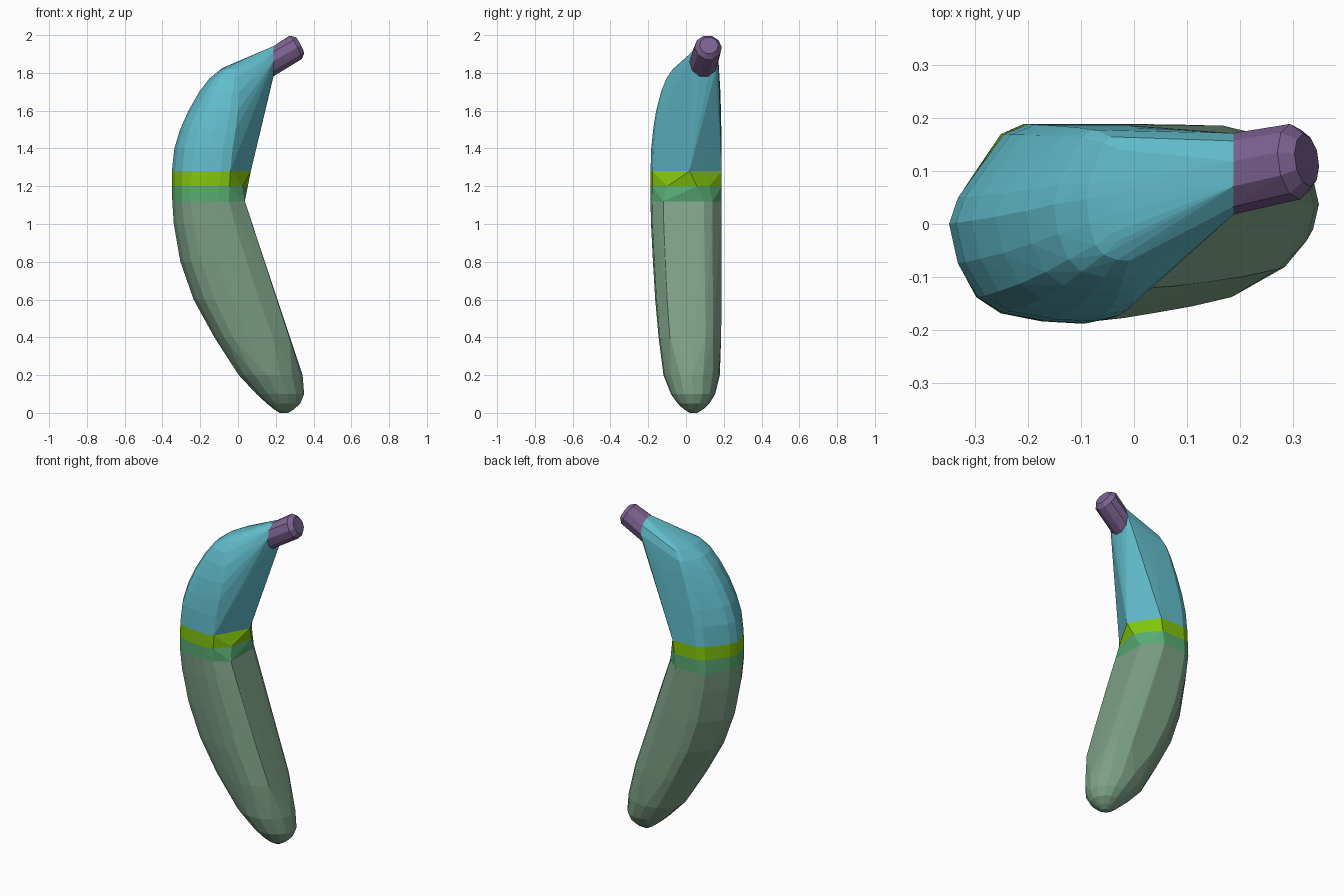
import bpy, bmesh, math
from mathutils import Vector

cube = bpy.data.objects.get("Cube")
if cube:
    bpy.data.objects.remove(cube)


def material(name, rgb):
    lin = [((c / 255 + 0.055) / 1.055) ** 2.4 for c in rgb]
    m = bpy.data.materials.new(name)
    m.use_nodes = True
    m.diffuse_color = (*lin, 1)
    bsdf = m.node_tree.nodes["Principled BSDF"]
    bsdf.inputs["Base Color"].default_value = (*lin, 1)
    bsdf.inputs["Roughness"].default_value = 0.8
    return m


def hull(name, points, mat):
    """Closed convex, flat-shaded part around the given points."""
    bm = bmesh.new()
    for p in points:
        bm.verts.new(p)
    res = bmesh.ops.convex_hull(bm, input=bm.verts[:])
    loose = {g for g in res["geom_interior"] + res["geom_unused"]
             if isinstance(g, bmesh.types.BMVert)}
    bmesh.ops.delete(bm, geom=list(loose), context="VERTS")
    bmesh.ops.recalc_face_normals(bm, faces=bm.faces[:])
    mesh = bpy.data.meshes.new(name)
    bm.to_mesh(mesh)
    bm.free()
    mesh.materials.append(mat)
    obj = bpy.data.objects.new(name, mesh)
    bpy.context.collection.objects.link(obj)
    return obj


# Unit cross-sections: rounded outer side, flat or pointed inner side
OUTER = [(.74, 1), (.36, 1), (.25, .95), (.13, .77), (.04, .63), (0, .5),
         (.04, .3), (.13, .13), (.25, .05), (.45, .01), (.62, 0)]
FLAT = OUTER + [(.78, .02), (1, .18), (1, .75), (.93, .87)]
POINTED = OUTER + [(.74, .03), (.87, .29), (1, .55), (.87, .78)]
ROUND = [(.5 + .5 * math.cos(a), .5 + .5 * math.sin(a))
         for a in (math.tau * i / 15 for i in range(15))]


def ring(section, z, x0, x1, y0, y1):
    return [Vector((x0 + u * (x1 - x0), y0 + v * (y1 - y0), z)) for u, v in section]


def rings(section, rows):
    return [p for row in rows for p in ring(section, *row)]


# Middle rings where the colours meet
low = ring(FLAT, 1.12, -.348, .036, -.188, .189)
high = ring(POINTED, 1.28, -.35, .068, -.188, .189)
mid = [a.lerp(b, .5) for a, b in zip(low, high)]

# Lower body, tapering to a blunt tip
tip = rings(ROUND, [(0, .22, .265, .02, .06), (.018, .19, .295, -.01, .09),
                    (.05, .15, .33, -.045, .125), (.1, .095, .35, -.08, .155),
                    (.2, .0, .342, -.12, .18)])
lower = rings(FLAT, [(.4, -.125, .272, -.145, .186), (.6, -.235, .206, -.163, .188),
                     (.8, -.305, .14, -.175, .189), (1, -.34, .075, -.185, .189)])
hull("lower_body", tip + lower + low, material("grey green", (124, 160, 134)))

# Two bands around the bend
hull("lower_band", low + mid, material("sea green", (88, 170, 115)))
hull("upper_band", mid + high, material("lime green", (130, 196, 12)))

# Stem: tilted rod with a chamfered end
axis = Vector((.88, .12, .45)).normalized()
side = Vector((0, 0, 1)).cross(axis).normalized()
up = axis.cross(side)


def circle(centre, a, b, ru, rv, n=10):
    return [Vector(centre) + a * ru * math.cos(math.tau * i / n)
            + b * rv * math.sin(math.tau * i / n) for i in range(n)]


stem_base = circle((.188, .095, 1.862), Vector((0, 1, 0)), Vector((0, 0, 1)), .077, .084)
stem_rim = circle((.305, .118, 1.935), side, up, .072, .072)
stem_end = circle((.327, .121, 1.946), side, up, .05, .05)
hull("stem", stem_base + stem_rim + stem_end, material("purple", (124, 98, 145)))

# Upper body, closing onto the stem base
upper = rings(POINTED, [(1.4, -.337, .08, -.184, .188), (1.5, -.307, .09, -.174, .187),
                        (1.6, -.262, .09, -.158, .185), (1.7, -.205, .08, -.132, .182),
                        (1.77, -.152, .06, -.104, .178), (1.82, -.09, .04, -.07, .165),
                        (1.84, -.05, .04, -.04, .15)])
hull("upper_body", high + upper + stem_base, material("turquoise", (97, 188, 203)))
